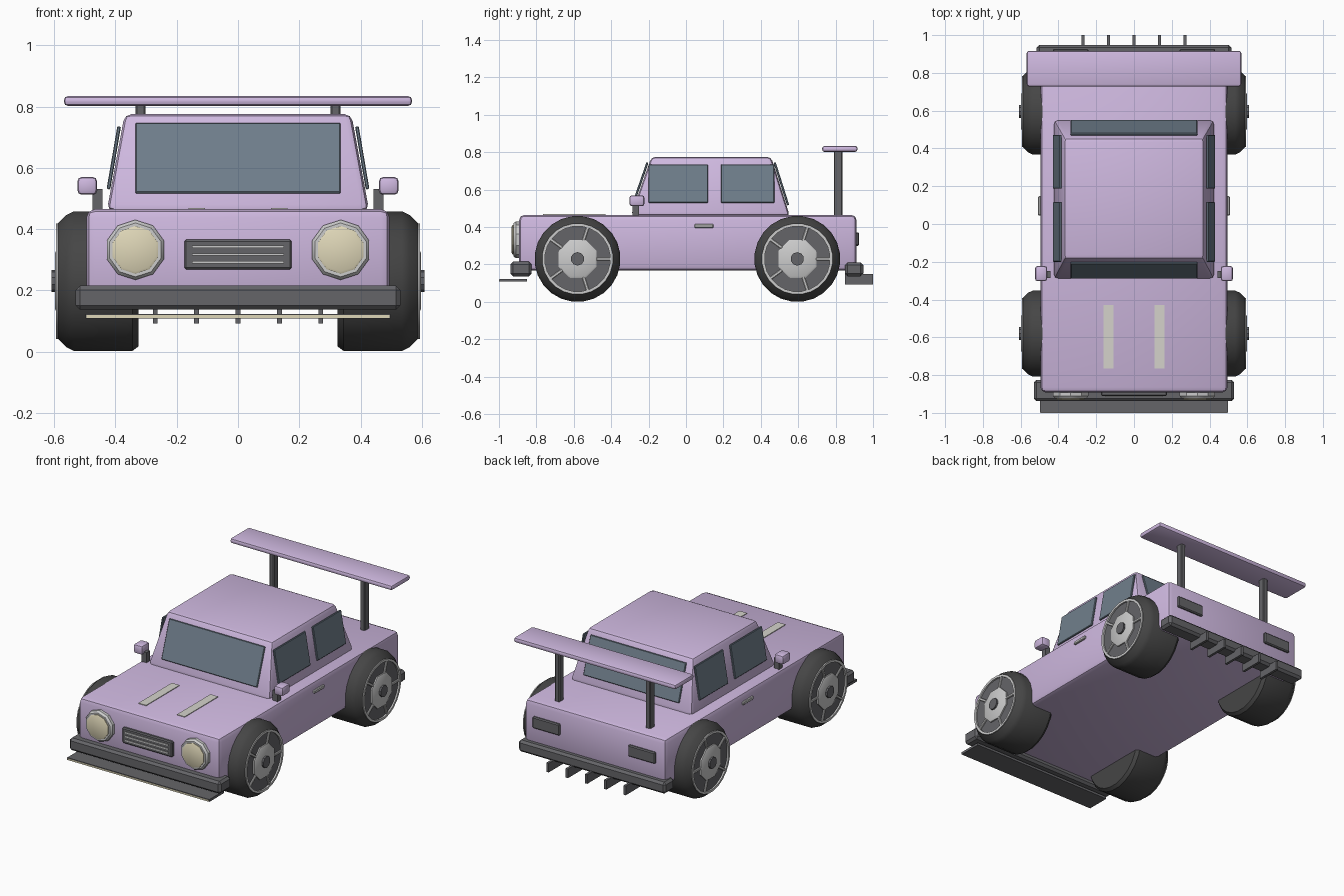
import bpy, bmesh, math
from mathutils import Vector

if "Cube" in bpy.data.objects:
    bpy.data.objects.remove(bpy.data.objects["Cube"])


def material(name, r, g, b):
    m = bpy.data.materials.new(name)
    m.diffuse_color = (r, g, b, 1)
    m.use_nodes = True
    m.node_tree.nodes["Principled BSDF"].inputs["Base Color"].default_value = m.diffuse_color
    return m


LILAC = material("lilac_paint", 0.62, 0.48, 0.74)
GLASS = material("glass", 0.16, 0.21, 0.26)
CREAM = material("cream", 0.74, 0.68, 0.48)
LIGHT = material("light_metal", 0.62, 0.62, 0.62)
DARK = material("dark_trim", 0.13, 0.13, 0.14)
TYRE = material("rubber", 0.06, 0.06, 0.06)
STRIPE = material("stripe", 0.66, 0.65, 0.60)


def finish(name, bm, mat, bevel=0.0, segments=2):
    bmesh.ops.recalc_face_normals(bm, faces=bm.faces)
    if bevel:
        bmesh.ops.bevel(bm, geom=bm.edges[:], offset=bevel, segments=segments,
                        profile=0.5, affect='EDGES')
    me = bpy.data.meshes.new(name)
    bm.to_mesh(me)
    bm.free()
    me.materials.append(mat)
    ob = bpy.data.objects.new(name, me)
    bpy.context.collection.objects.link(ob)
    me.shade_smooth()
    me.set_sharp_from_angle(angle=math.radians(30))
    return ob


def frustum(name, low, high, z0, z1, mat, bevel=0.0, segments=2):
    """Box whose bottom and top rectangles (x0, x1, y0, y1) may differ."""
    bm = bmesh.new()
    rings = []
    for (x0, x1, y0, y1), z in ((low, z0), (high, z1)):
        rings.append([bm.verts.new((x, y, z)) for x, y in
                      ((x0, y0), (x1, y0), (x1, y1), (x0, y1))])
    a, b = rings
    bm.faces.new(a[::-1])
    bm.faces.new(b)
    for i in range(4):
        j = (i + 1) % 4
        bm.faces.new((a[i], a[j], b[j], b[i]))
    return finish(name, bm, mat, bevel, segments)


def box(name, x, y, z, mat, bevel=0.0, segments=1):
    r = (min(x), max(x), y[0], y[1])
    return frustum(name, r, r, z[0], z[1], mat, bevel, segments)


def slab(name, corners, mat, thick=0.012):
    """Thin tilted pane centred on four corner points."""
    bm = bmesh.new()
    c = [Vector(p) for p in corners]
    n = (c[1] - c[0]).cross(c[3] - c[0]).normalized() * thick / 2
    a = [bm.verts.new(p - n) for p in c]
    b = [bm.verts.new(p + n) for p in c]
    bm.faces.new(a[::-1])
    bm.faces.new(b)
    for i in range(4):
        j = (i + 1) % 4
        bm.faces.new((a[i], a[j], b[j], b[i]))
    return finish(name, bm, mat, 0.003, 1)


def lathe(name, profile, sides, place, mat, closed=False):
    """Spin (radius, offset) points; place(u, v, offset) maps to space."""
    bm = bmesh.new()
    rings = []
    for r, d in profile:
        rings.append([bm.verts.new(place(r * math.cos(t), r * math.sin(t), d))
                      for t in (2 * math.pi * (k + 0.5) / sides for k in range(sides))])
    pairs = list(zip(rings, rings[1:]))
    if closed:
        pairs.append((rings[-1], rings[0]))
    else:
        bm.faces.new(rings[0])
        bm.faces.new(rings[-1])
    for a, b in pairs:
        for i in range(sides):
            j = (i + 1) % sides
            bm.faces.new((a[i], a[j], b[j], b[i]))
    return finish(name, bm, mat)


# body and cabin
box("body", (-0.495, 0.495), (-0.892, 0.912), (0.168, 0.465), LILAC, 0.028, 2)
frustum("cabin", (-0.428, 0.428, -0.295, 0.555), (-0.37, 0.37, -0.185, 0.455),
        0.46, 0.775, LILAC, 0.022, 2)

# windscreen and rear window
for name, yb, yt in (("windscreen", -0.285, -0.206), ("rear_window", 0.546, 0.474)):
    slab(name, [(-0.335, yb, 0.517), (0.335, yb, 0.517),
                (0.335, yt, 0.745), (-0.335, yt, 0.745)], GLASS)

# hood stripes
for s in (-1, 1):
    box("hood_stripe", (s * 0.135 - 0.027, s * 0.135 + 0.027), (-0.765, -0.43),
        (0.46, 0.469), STRIPE)

# wheels
for s in (-1, 1):
    for end, cy in (("front", -0.58), ("rear", 0.595)):
        def place(u, v, d, s=s, cy=cy):
            return (s * d, cy + u, 0.23 + v)
        lathe(end + "_tyre", [(0.215, 0.325), (0.23, 0.345), (0.23, 0.535),
                              (0.218, 0.56), (0.19, 0.588), (0.178, 0.578)],
              24, place, TYRE)
        lathe(end + "_rim_disc", [(0.178, 0.56), (0.178, 0.584)], 24, place, DARK)
        lathe(end + "_rim_ring", [(0.175, 0.57), (0.19, 0.57), (0.19, 0.594),
                                  (0.175, 0.594)], 24, place, LIGHT, True)
        lathe(end + "_hub", [(0.11, 0.57), (0.11, 0.592), (0.1, 0.597)], 8, place, LIGHT)
        lathe(end + "_hub_cap", [(0.036, 0.58), (0.036, 0.608)], 10, place, DARK)
        for k in range(5):
            t = 2 * math.pi * k / 5
            c, w = Vector((math.cos(t), math.sin(t))), Vector((-math.sin(t), math.cos(t))) * 0.008
            pts = [c * 0.1 - w, c * 0.18 - w, c * 0.18 + w, c * 0.1 + w]
            slab(end + "_spoke", [place(p.x, p.y, 0.588) for p in pts], LIGHT)

# side windows, mirrors and door handles
for s in (-1, 1):
    for name, y0, y1 in (("front_side_window", -0.2, 0.117), ("rear_side_window", 0.187, 0.472)):
        slab(name, [(s * 0.423, y0, 0.53), (s * 0.423, y1, 0.53),
                    (s * 0.388, y1, 0.735), (s * 0.388, y0, 0.735)], GLASS)
    box("mirror_stalk", (s * 0.442, s * 0.475), (-0.285, -0.25), (0.455, 0.53), DARK)
    box("mirror", (s * 0.46, s * 0.524), (-0.303, -0.222), (0.512, 0.57), LILAC, 0.014, 2)
    box("door_handle", (s * 0.485, s * 0.507), (0.045, 0.147), (0.396, 0.416), LIGHT, 0.004)

# headlights and tail lights
for s in (-1, 1):
    def front(u, v, d, s=s):
        return (s * 0.335 + u, d, 0.332 + v)
    lathe("headlight_bezel", [(0.098, -0.88), (0.098, -0.91), (0.088, -0.923)],
          10, front, LIGHT)
    lathe("headlight_lens", [(0.078, -0.9), (0.078, -0.928), (0.07, -0.932)],
          10, front, CREAM)
    box("tail_light", (s * 0.24, s * 0.43), (0.9, 0.926), (0.3, 0.372), DARK, 0.006)

# grille
box("grille", (-0.175, 0.175), (-0.91, -0.88), (0.268, 0.366), DARK, 0.006)
for z in (0.292, 0.317, 0.342):
    box("grille_slat", (-0.15, 0.15), (-0.915, -0.9), (z - 0.004, z + 0.004), LIGHT)

# bumpers
box("front_bumper", (-0.53, 0.53), (-0.938, -0.825), (0.137, 0.215), DARK, 0.014)
box("rear_bumper", (-0.515, 0.515), (0.85, 0.948), (0.137, 0.21), DARK, 0.014)

# front splitter with pale edge, rear diffuser fins
box("splitter", (-0.498, 0.498), (-0.998, -0.85), (0.108, 0.123), DARK)
box("splitter_edge", (-0.495, 0.495), (-1.0, -0.99), (0.109, 0.119), CREAM)
for k in range(-2, 3):
    box("diffuser_fin", (k * 0.135 - 0.008, k * 0.135 + 0.008), (0.85, 1.0),
        (0.092, 0.15), DARK)

# rear wing
box("wing", (-0.568, 0.568), (0.728, 0.917), (0.802, 0.834), LILAC, 0.013, 2)
for s in (-1, 1):
    box("wing_support", (s * 0.302, s * 0.335), (0.79, 0.837), (0.455, 0.812), DARK, 0.005)
